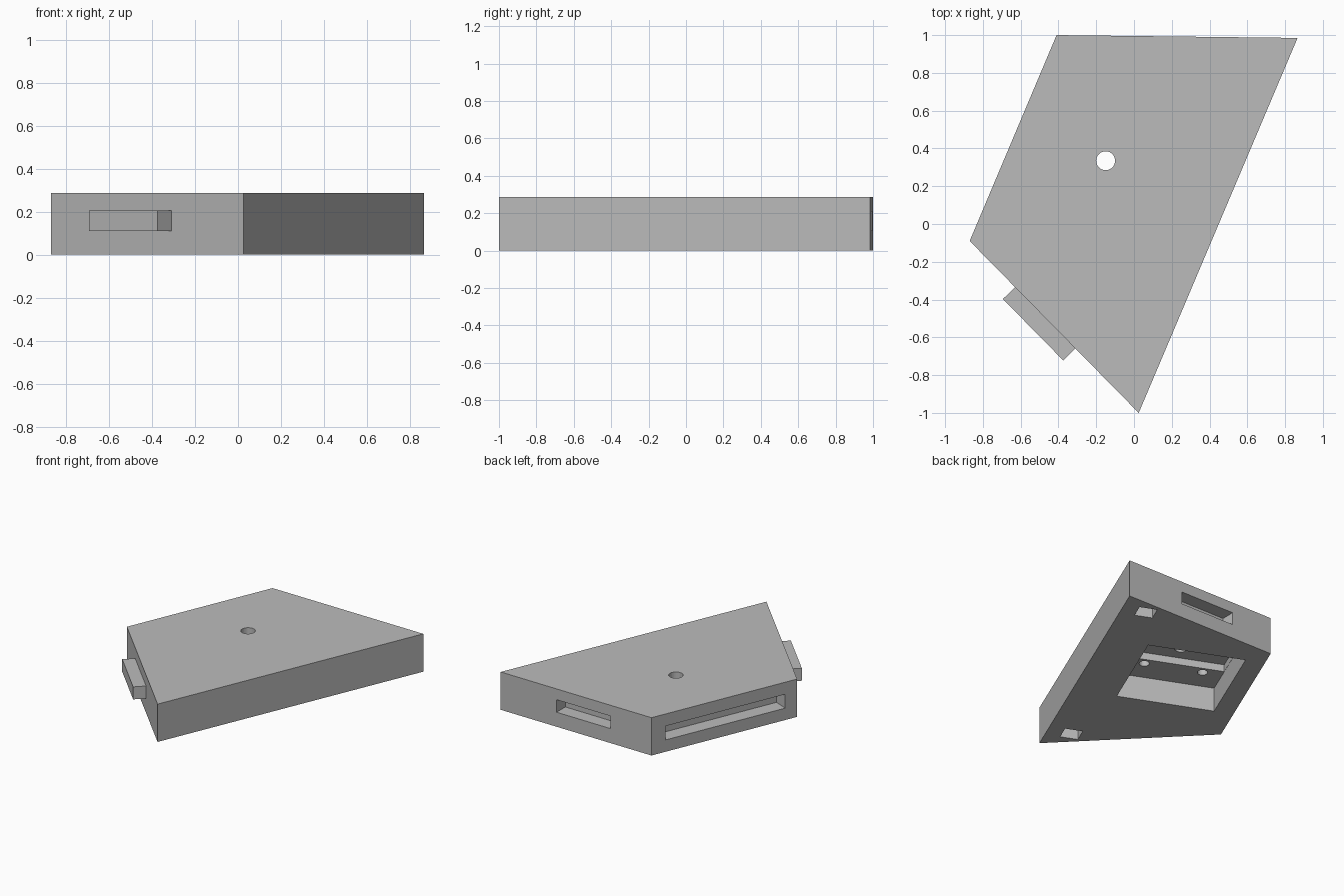
import bpy, bmesh, math
from mathutils import Vector, Matrix

cube = bpy.data.objects.get("Cube")
if cube:
    bpy.data.objects.remove(cube, do_unlink=True)

# One plain grey plastic
grey = bpy.data.materials.new("plain_grey")
grey.use_nodes = True
grey.diffuse_color = (0.5, 0.5, 0.5, 1)
grey.node_tree.nodes["Principled BSDF"].inputs["Base Color"].default_value = (0.5, 0.5, 0.5, 1)

# Outline corners
HEIGHT = 0.287
BACK_RIGHT = Vector((-0.41, 1.0))
BACK_LEFT = Vector((0.866, 0.985))
FRONT_TIP = Vector((0.025, -1.0))
SIDE_TIP = Vector((-0.87, -0.09))
long_dir = (BACK_RIGHT - SIDE_TIP).normalized()


def finish(name, bm):
    bmesh.ops.recalc_face_normals(bm, faces=bm.faces[:])
    mesh = bpy.data.meshes.new(name)
    bm.to_mesh(mesh)
    bm.free()
    mesh.materials.append(grey)
    obj = bpy.data.objects.new(name, mesh)
    bpy.context.collection.objects.link(obj)
    return obj


def prism(name, points, z0, z1):
    bm = bmesh.new()
    face = bm.faces.new([bm.verts.new((p.x, p.y, z0)) for p in points])
    top = bmesh.ops.extrude_face_region(bm, geom=[face])["geom"]
    bmesh.ops.translate(bm, vec=(0, 0, z1 - z0),
                        verts=[v for v in top if isinstance(v, bmesh.types.BMVert)])
    return finish(name, bm)


def box(name, centre, along, length, width, z0, z1):
    """Upright box whose length follows the direction along."""
    u = along.normalized() * length / 2
    v = Vector((-along.y, along.x)).normalized() * width / 2
    return prism(name, [centre - u - v, centre + u - v, centre + u + v, centre - u + v], z0, z1)


def edge_box(name, a, b, start, end, depth, z0, z1):
    """Box straddling the edge a-b, between two fractions of it."""
    return box(name, a.lerp(b, (start + end) / 2), b - a,
               (b - a).length * (end - start), depth * 2, z0, z1)


def cylinder(name, centre, radius, z0, z1):
    bm = bmesh.new()
    bmesh.ops.create_cone(bm, cap_ends=True, segments=32, radius1=radius, radius2=radius,
                          depth=z1 - z0,
                          matrix=Matrix.Translation((centre.x, centre.y, (z0 + z1) / 2)))
    return finish(name, bm)


body = prism("body", [BACK_RIGHT, SIDE_TIP, FRONT_TIP, BACK_LEFT], 0, HEIGHT)

# Connector tab on the front edge
edge = FRONT_TIP - SIDE_TIP
outward = Vector((edge.y, -edge.x)).normalized()
tab_centre = SIDE_TIP.lerp(FRONT_TIP, 0.447) + outward * 0.043
box("connector_tab", tab_centre, edge, 0.456, 0.094, 0.11, 0.205)

# Matching slot in the back and long slot in the side
cutters = [
    edge_box("back_slot", BACK_RIGHT, BACK_LEFT, 0.27, 0.63, 0.105, 0.11, 0.205),
    edge_box("side_slot", BACK_RIGHT, SIDE_TIP, 0.096, 0.918, 0.112, 0.09, 0.195),
]

# Underside cavity with ledges, screw holes and a hole through the top
centre = Vector((-0.15, 0.335))
across = Vector((-long_dir.y, long_dir.x))
cutters += [
    box("cavity", centre, long_dir, 0.748, 0.713, -0.1, 0.185),
    box("deep_pocket", centre, long_dir, 0.262, 0.711, 0.1, 0.24),
    cylinder("top_hole", centre, 0.05, 0.1, 0.4),
]
for i in (-1, 1):
    for j in (-1, 1):
        spot = centre + long_dir * (0.187 * i) + across * (0.213 * j)
        cutters.append(cylinder("screw_hole", spot, 0.036, 0.1, 0.24))

# Two small sockets under the long outer edge
outer = (BACK_LEFT - FRONT_TIP).normalized()
for corner, offset in ((BACK_LEFT, -0.188), (FRONT_TIP, 0.188)):
    spot = corner + outer * offset + across * 0.177
    cutters.append(box("socket", spot, outer, 0.12, 0.13, -0.1, 0.1))

# Cut everything out of the body, then discard the cutters
for cutter in cutters:
    mod = body.modifiers.new(cutter.name, "BOOLEAN")
    mod.operation = "DIFFERENCE"
    mod.solver = "EXACT"
    mod.object = cutter
bpy.context.view_layer.update()
cut = bpy.data.meshes.new_from_object(body.evaluated_get(bpy.context.evaluated_depsgraph_get()))
body.modifiers.clear()
body.data = cut
cut.name = "body"
for cutter in cutters:
    bpy.data.objects.remove(cutter, do_unlink=True)
